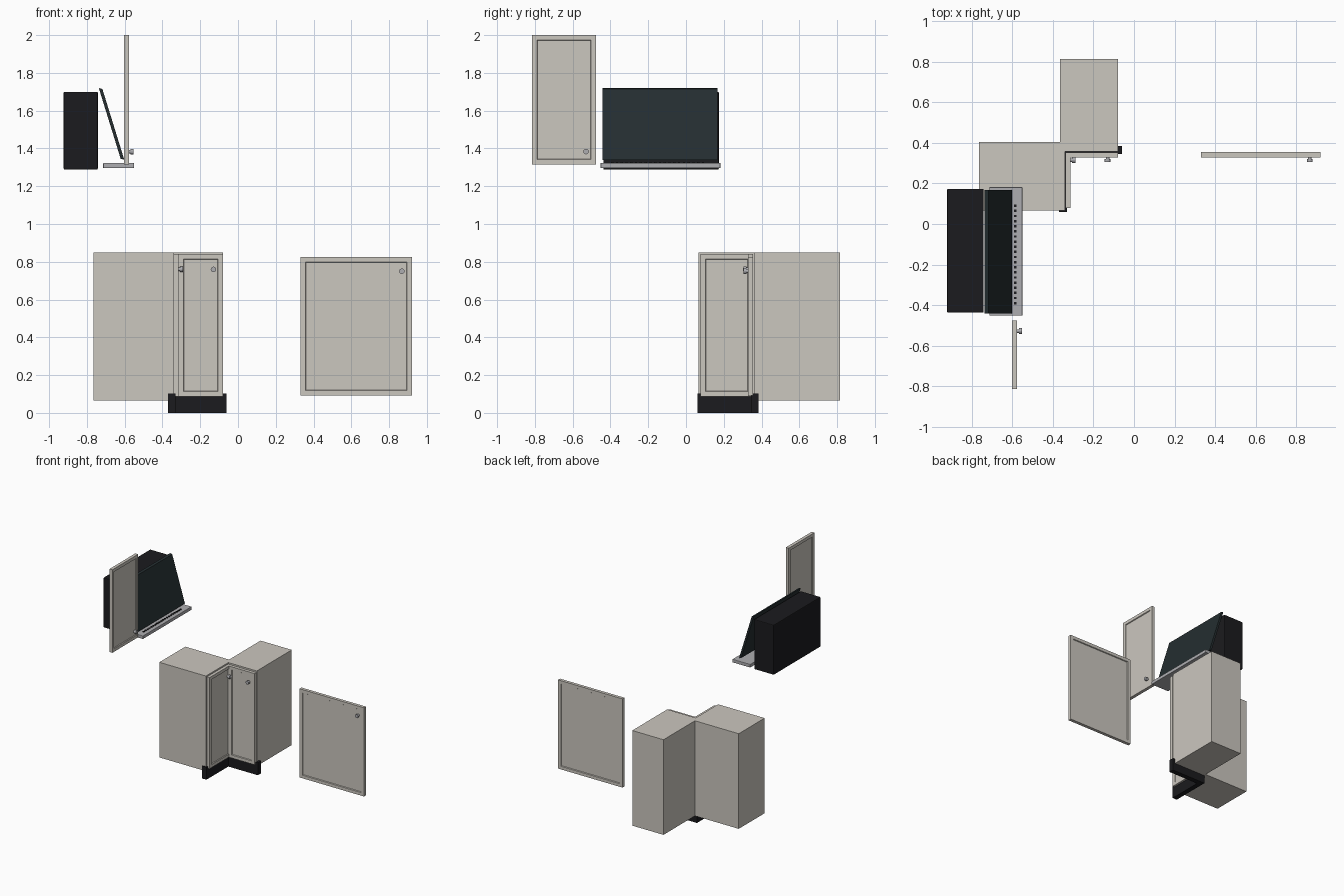
import bpy, bmesh, math
from mathutils import Vector, Matrix

if "Cube" in bpy.data.objects:
    bpy.data.objects.remove(bpy.data.objects["Cube"])


def material(name, rgb):
    m = bpy.data.materials.new(name)
    m.diffuse_color = (*rgb, 1)
    m.use_nodes = True
    m.node_tree.nodes["Principled BSDF"].inputs["Base Color"].default_value = m.diffuse_color
    return m


PAINT = material("warm_paint", (0.60, 0.57, 0.52))
METAL = material("grey_metal", (0.42, 0.42, 0.44))
BLACK = material("black", (0.011, 0.011, 0.013))
GLASS = material("dark_glass", (0.018, 0.027, 0.03))


def finish(name, bm, mat):
    bmesh.ops.recalc_face_normals(bm, faces=bm.faces)
    me = bpy.data.meshes.new(name)
    bm.to_mesh(me)
    bm.free()
    me.materials.append(mat)
    ob = bpy.data.objects.new(name, me)
    bpy.context.collection.objects.link(ob)
    return ob


def add_box(bm, lo, hi):
    lo, hi = Vector(lo), Vector(hi)
    m = Matrix.Translation((lo + hi) / 2) @ Matrix.Diagonal((*(hi - lo), 1))
    bmesh.ops.create_cube(bm, size=1, matrix=m)


def box(name, lo, hi, mat, bevel=0):
    bm = bmesh.new()
    add_box(bm, lo, hi)
    ob = finish(name, bm, mat)
    if bevel:
        mod = ob.modifiers.new("soft_edges", 'BEVEL')
        mod.width = bevel
        mod.segments = 2
    return ob


def prism(name, points, direction, mat):
    bm = bmesh.new()
    face = bm.faces.new([bm.verts.new(p) for p in points])
    ext = bmesh.ops.extrude_face_region(bm, geom=[face])
    bmesh.ops.translate(bm, vec=direction,
                        verts=[v for v in ext["geom"] if isinstance(v, bmesh.types.BMVert)])
    return finish(name, bm, mat)


def door(name, lo, hi, axis):
    # framed slab, shallow sloped recess on both broad sides
    bm = bmesh.new()
    add_box(bm, lo, hi)
    bm.normal_update()
    broad = [f for f in bm.faces if abs(f.normal[axis]) > 0.9]
    for f in broad:
        n = f.normal.copy()
        bmesh.ops.inset_individual(bm, faces=[f], thickness=0.036)
        bmesh.ops.inset_individual(bm, faces=[f], thickness=0.005)
        bmesh.ops.translate(bm, verts=f.verts[:], vec=-n * 0.006)
    return finish(name, bm, PAINT)


def knob(name, base, direction):
    # thin stem with a wider faceted head
    bm = bmesh.new()
    d = Vector(direction)
    rot = d.to_track_quat('Z', 'Y').to_matrix().to_4x4()
    for r, start, end in ((0.009, -0.002, 0.010), (0.0145, 0.008, 0.024)):
        centre = Vector(base) + d * (start + end) / 2
        bmesh.ops.create_cone(bm, cap_ends=True, segments=12, radius1=r, radius2=r,
                              depth=end - start, matrix=Matrix.Translation(centre) @ rot)
    ob = finish(name, bm, METAL)
    return ob


# Corner cabinet body
outline = [(-0.765, 0.067), (-0.34, 0.067), (-0.34, 0.359), (-0.08, 0.359),
           (-0.08, 0.815), (-0.365, 0.815), (-0.365, 0.405), (-0.765, 0.405)]
prism("corner_cabinet_body", [(x, y, 0.065) for x, y in outline], (0, 0, 0.785), PAINT)

# Toe kick
kick = [(-0.37, 0.06), (-0.33, 0.06), (-0.33, 0.345), (-0.06, 0.345),
        (-0.06, 0.385), (-0.37, 0.385)]
prism("toe_kick", [(x, y, 0) for x, y in kick], (0, 0, 0.103), BLACK)

# Doors
door("corner_door_left", (-0.338, 0.078, 0.087), (-0.314, 0.354, 0.84), 0)
door("corner_door_right", (-0.314, 0.329, 0.087), (-0.08, 0.354, 0.84), 1)
door("large_door", (0.332, 0.329, 0.093), (0.92, 0.355, 0.825), 1)
door("wall_door", (-0.603, -0.815, 1.315), (-0.577, -0.477, 2.0), 0)

# Knobs
knob("corner_knob_left", (-0.314, 0.315, 0.76), (1, 0, 0))
knob("corner_knob_right", (-0.13, 0.329, 0.76), (0, -1, 0))
knob("large_door_knob", (0.868, 0.329, 0.75), (0, -1, 0))
knob("wall_door_knob", (-0.577, -0.529, 1.383), (1, 0, 0))

# Hood housing, slanted glass and base tray
box("hood_housing", (-0.923, -0.438, 1.288), (-0.742, 0.174, 1.70), BLACK, 0.006)
glass = [(-0.621, 1.345), (-0.602, 1.34), (-0.718, 1.715), (-0.737, 1.72)]
prism("slanted_glass", [(x, -0.442, z) for x, z in glass], (0, 0.61, 0), GLASS)
box("base_tray", (-0.714, -0.452, 1.296), (-0.551, 0.182, 1.323), METAL, 0.003)

# Row of small buttons along the tray
bm = bmesh.new()
for i in range(20):
    y = 0.09 - i * 0.0253
    add_box(bm, (-0.593, y - 0.006, 1.320), (-0.581, y + 0.006, 1.329))
finish("tray_buttons", bm, BLACK)
